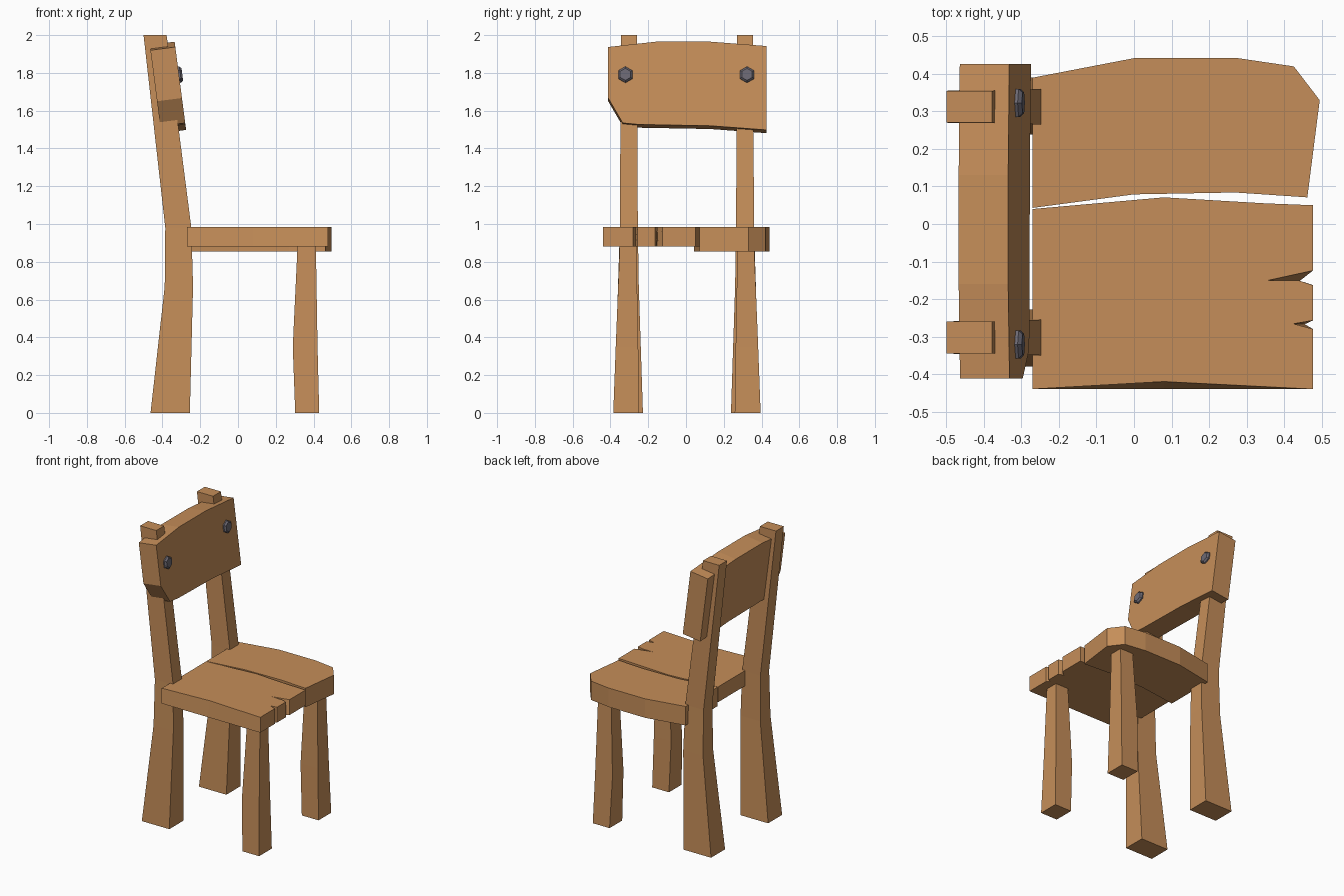
import bpy, bmesh, math
from mathutils import Vector

if "Cube" in bpy.data.objects:
    bpy.data.objects.remove(bpy.data.objects["Cube"])


def material(name, rgb):
    m = bpy.data.materials.new(name)
    m.diffuse_color = (*rgb, 1)
    m.use_nodes = True
    m.node_tree.nodes["Principled BSDF"].inputs["Base Color"].default_value = m.diffuse_color
    return m


WOOD = material("warm wood", (0.56, 0.27, 0.10))
IRON = material("grey iron", (0.15, 0.14, 0.17))


def loft(name, rings, mat):
    """Closed solid through rings that all have the same number of points."""
    bm = bmesh.new()
    loops = [[bm.verts.new(p) for p in ring] for ring in rings]
    n = len(loops[0])
    for a, b in zip(loops, loops[1:]):
        for i in range(n):
            j = (i + 1) % n
            bm.faces.new((a[i], a[j], b[j], b[i]))
    bm.faces.new(loops[0][::-1])
    bm.faces.new(loops[-1])
    bmesh.ops.recalc_face_normals(bm, faces=bm.faces)
    me = bpy.data.meshes.new(name)
    bm.to_mesh(me)
    bm.free()
    me.materials.append(mat)
    ob = bpy.data.objects.new(name, me)
    bpy.context.collection.objects.link(ob)
    return ob


def leg(name, sections, side):
    """Sections: z, x min, x max, inner y, outer y."""
    rings = []
    for z, x0, x1, yi, yo in sections:
        a, b = 0.005 + side * (yi - 0.005), 0.005 + side * (yo - 0.005)
        rings.append([(x0, a, z), (x1, a, z), (x1, b, z), (x0, b, z)])
    loft(name, rings, WOOD)


# Legs: the back pair bends and carries on up as the back posts
BACK = [(0, -0.463, -0.255, 0.238, 0.39), (0.67, -0.388, -0.238, 0.26, 0.37),
        (0.98, -0.385, -0.247, 0.265, 0.36), (2, -0.5, -0.378, 0.27, 0.355)]
FRONT = [(0, 0.303, 0.43, 0.258, 0.395), (0.35, 0.29, 0.421, 0.263, 0.382),
         (0.9, 0.316, 0.412, 0.273, 0.36)]
for side, label in ((-1, "near"), (1, "far")):
    leg("back_leg_" + label, BACK, side)
    leg("front_leg_" + label, FRONT, side)

# Near seat plank, with two splits that get shallower towards the underside
top = [(-0.27, -0.44), (0.08, -0.42), (0.477, -0.44), (0.477, -0.28),
       (0.425, -0.266), (0.477, -0.257), (0.477, -0.163), (0.44, -0.151),
       (0.358, -0.15), (0.477, -0.124), (0.477, 0.05), (0.35, 0.055),
       (0.08, 0.071), (-0.27, 0.04)]
bottom = list(top)
bottom[1] = (0.08, -0.44)
bottom[4] = (0.455, -0.267)
bottom[7] = (0.46, -0.157)
bottom[8] = (0.44, -0.153)
loft("seat_plank_near", [[(x, y, 0.88) for x, y in bottom],
                         [(x, y, 0.985) for x, y in top]], WOOD)

# Far seat plank, thicker and rounded at the corner
outline = [(-0.27, 0.043), (0, 0.079), (0.27, 0.084), (0.462, 0.071),
           (0.495, 0.33), (0.426, 0.42), (0.277, 0.442), (0, 0.442), (-0.27, 0.39)]
loft("seat_plank_far", [[(x, y, z) for x, y in outline] for z in (0.855, 0.985)], WOOD)

# Backrest board, leaning with the posts; outline is y, z on its front face
SLOPE = 0.13
NORMAL = Vector((1, 0, SLOPE)).normalized()
UP = Vector((-SLOPE, 0, 1)).normalized()


def on_board(y, z, depth=0):
    return Vector((-0.275 - SLOPE * (z - 1.5), y, z)) + NORMAL * depth


board = [(-0.412, 1.937), (-0.16, 1.965), (0.13, 1.965), (0.427, 1.942),
         (0.427, 1.498), (0.13, 1.52), (-0.25, 1.527), (-0.335, 1.535), (-0.412, 1.667)]
loft("backrest", [[on_board(y, z, d) for y, z in board] for d in (-0.133, 0)], WOOD)

# Hexagonal bolt heads
for y, label in ((-0.321, "near"), (0.323, "far")):
    rings = []
    for depth, r in ((-0.02, 0.043), (0.008, 0.043), (0.018, 0.032)):
        c = on_board(y, 1.79, depth)
        rings.append([c + UP * (r * math.cos(k * math.pi / 3))
                      + Vector((0, r * math.sin(k * math.pi / 3), 0)) for k in range(6)])
    loft("bolt_" + label, rings, IRON)
